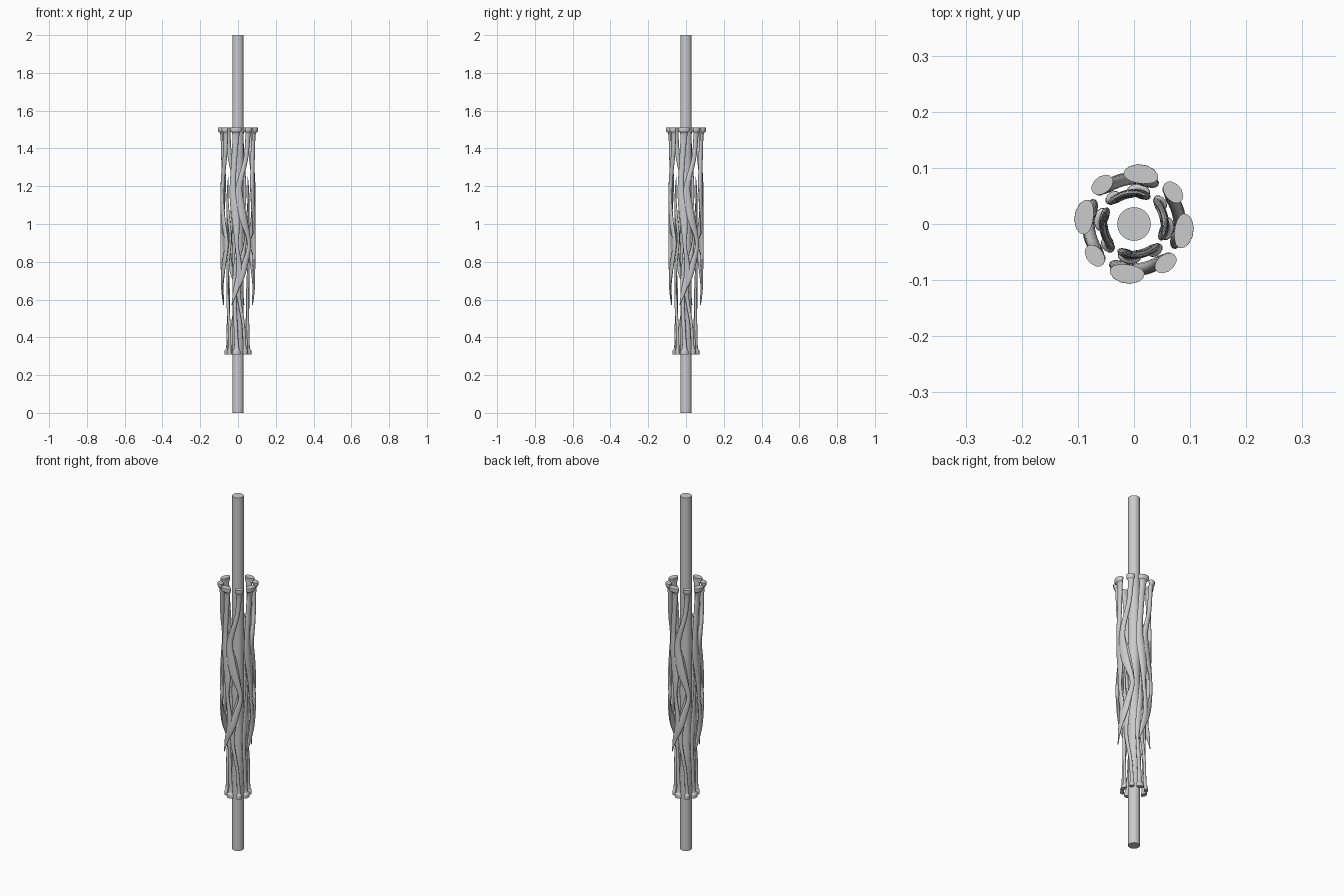
import bpy, bmesh
from math import sin, cos, pi, radians

old = bpy.data.objects.get("Cube")
if old:
    bpy.data.objects.remove(old, do_unlink=True)

grey = bpy.data.materials.new("light_grey")
grey.use_nodes = True
COLOUR = (0.6, 0.6, 0.6, 1)
grey.diffuse_color = COLOUR
grey.node_tree.nodes["Principled BSDF"].inputs["Base Color"].default_value = COLOUR

SIDES = 14
STEPS = 5

# Strand stations: height, angle from the front, half width in degrees, radius, half thickness
WIDE = [(1.51, -8, 20, .09, .017), (1.49, -8, 19, .09, .016), (1.47, -8, 13, .083, .011),
        (1.35, -14, 11, .08, .011), (1.2, -20, 12, .081, .011), (1.1, -14, 16, .083, .01),
        (1.0, -6, 14, .084, .009), (.9, -5, 7, .085, .008), (.8, 3, 9, .084, .008),
        (.72, 4, 12, .083, .008), (.65, -9, 9, .083, .006), (.57, -23, 1, .083, .002)]
NARROW = [(1.51, 39, 14, .09, .015), (1.49, 39, 13, .09, .014), (1.47, 39, 10, .084, .011),
          (1.35, 31, 9, .081, .011), (1.2, 4, 12, .081, .011), (1.1, 8, 17, .083, .01),
          (1.02, 21, 15, .084, .009), (.9, 44, 8, .084, .008), (.8, 29, 12, .084, .008),
          (.72, 12, 13, .083, .008), (.65, -7, 9, .083, .006), (.57, -23, 1, .083, .002)]


def smooth_path(points):
    """Catmull-Rom samples through the stations."""
    padded = [points[0]] + points + [points[-1]]
    out = []
    for p, q, r, s in zip(padded, padded[1:], padded[2:], padded[3:]):
        for k in range(STEPS):
            t = k / STEPS
            out.append([b + .5 * t * (c - a + t * (2*a - 5*b + 4*c - d + t * (3*(b - c) + d - a)))
                        for a, b, c, d in zip(p, q, r, s)])
    return out + [list(points[-1])]


def finish(name, bm):
    bmesh.ops.recalc_face_normals(bm, faces=bm.faces)
    mesh = bpy.data.meshes.new(name)
    bm.to_mesh(mesh)
    bm.free()
    mesh.materials.append(grey)
    obj = bpy.data.objects.new(name, mesh)
    bpy.context.collection.objects.link(obj)
    bpy.ops.object.select_all(action='DESELECT')
    obj.select_set(True)
    bpy.context.view_layer.objects.active = obj
    bpy.ops.object.shade_smooth_by_angle(angle=radians(40))


def strand(name, stations, turn, place):
    """Loft an oval section, wrapped around the axis, along the path."""
    bm = bmesh.new()
    rings = []
    for z, angle, width, radius, thick in smooth_path(stations):
        ring = []
        for i in range(SIDES):
            u = 2 * pi * i / SIDES
            a = radians(angle + turn + width * cos(u))
            r = radius + thick * sin(u)
            ring.append(bm.verts.new(place(r * sin(a), -r * cos(a), z)))
        rings.append(ring)
    for low, high in zip(rings, rings[1:]):
        for i in range(SIDES):
            j = (i + 1) % SIDES
            bm.faces.new((low[i], low[j], high[j], high[i]))
    bm.faces.new(rings[0])
    bm.faces.new(rings[-1])
    finish(name, bm)


def outer(x, y, z):
    return x, y, z


def inner(x, y, z):
    # Smaller layer, flipped upside down
    return x * .67, y * .67, 1.82 - z


# Two nested sleeves of branching strands, four repeats around the axis
for layer, place in (("outer", outer), ("inner", inner)):
    for n in range(4):
        strand(f"{layer}_wide_strand_{n + 1}", WIDE, 90 * n, place)
        strand(f"{layer}_narrow_strand_{n + 1}", NARROW, 90 * n, place)

# Central rod
bm = bmesh.new()
bmesh.ops.create_cone(bm, cap_ends=True, segments=32, radius1=.03, radius2=.03, depth=2)
bmesh.ops.translate(bm, verts=bm.verts, vec=(0, 0, 1))
finish("central_rod", bm)
